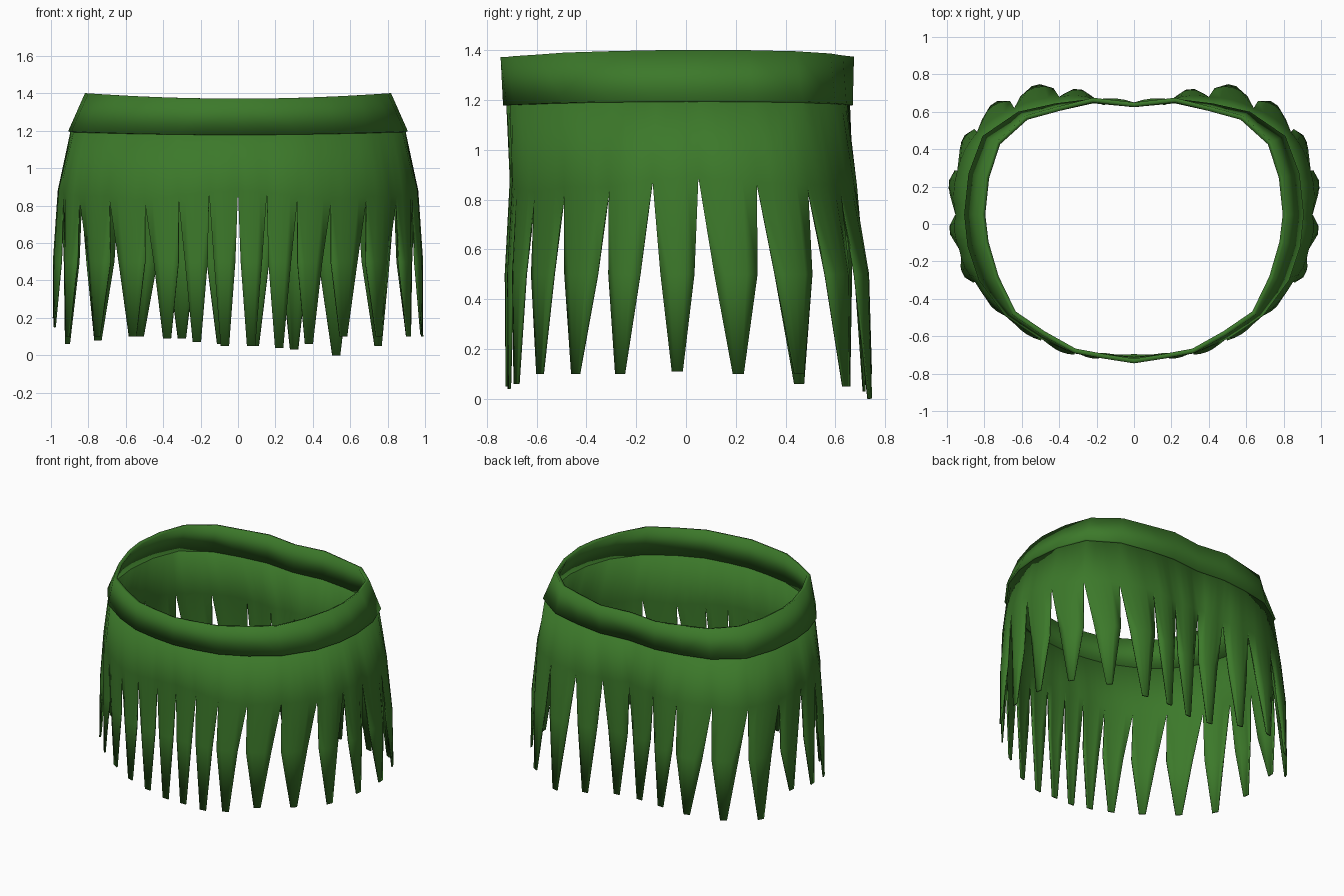
import bpy, bmesh, math
from mathutils import Vector

if "Cube" in bpy.data.objects:
    bpy.data.objects.remove(bpy.data.objects["Cube"])

green = bpy.data.materials.new("leaf_green")
green.diffuse_color = (0.045, 0.19, 0.023, 1)
green.use_nodes = True
green.node_tree.nodes["Principled BSDF"].inputs["Base Color"].default_value = green.diffuse_color

# Right-hand half outlines, front centre to back centre, one point per slit
rim = [(0, -.745), (.16, -.72), (.32, -.69), (.49, -.595), (.65, -.485), (.745, -.29), (.80, -.1),
       (.818, .05), (.797, .25), (.735, .44), (.58, .58), (.40, .63), (.22, .675), (0, .65)]
hem = [(0, -.735), (.16, -.72), (.33, -.69), (.51, -.61), (.69, -.49), (.83, -.30), (.89, -.12),
       (.908, .05), (.885, .27), (.81, .47), (.62, .60), (.42, .645), (.22, .67), (0, .65)]
slit = [(0, -.705), (.155, -.70), (.32, -.68), (.50, -.61), (.69, -.49), (.85, -.31), (.935, -.135),
        (.955, .05), (.945, .285), (.84, .49), (.64, .62), (.40, .68), (.2, .665), (0, .65)]
slit_z = [.88, .87, .85, .83, .85, .85, .88, .89, .87, .86, .86, .86, .86, .88]
# Leaf tips: x, y, height on the right, height on the left
tips = [(.07, -.725, .05, .05), (.22, -.715, .04, .07), (.38, -.685, .06, .09), (.565, -.59, .1, .1),
        (.755, -.445, .1, .1), (.915, -.265, .1, .1), (.985, -.035, .11, .15), (.99, .21, .1, .2),
        (.915, .455, .1, .06), (.75, .645, .05, .08), (.525, .742, 0, .1), (.3, .72, .03, .09),
        (.09, .66, .05, .06)]


def rim_z(x):
    return 1.372 + .03 * (x / .82) ** 2


def hem_z(x):
    return 1.178 + .02 * (x / .9) ** 2


def finish(name, bm, thickness):
    bmesh.ops.remove_doubles(bm, verts=bm.verts, dist=.0005)
    bmesh.ops.recalc_face_normals(bm, faces=bm.faces)
    # make sure the sheet faces outwards
    if sum(f.normal.x * f.calc_center_median().x for f in bm.faces) < 0:
        bmesh.ops.reverse_faces(bm, faces=bm.faces)
    me = bpy.data.meshes.new(name)
    bm.to_mesh(me)
    bm.free()
    me.materials.append(green)
    ob = bpy.data.objects.new(name, me)
    bpy.context.collection.objects.link(ob)
    mod = ob.modifiers.new("thickness", 'SOLIDIFY')
    mod.thickness = thickness
    mod.offset = -1
    bpy.ops.object.select_all(action='DESELECT')
    ob.select_set(True)
    bpy.context.view_layer.objects.active = ob
    bpy.ops.object.shade_smooth_by_angle(angle=math.radians(40))


def add_grid(bm, rows):
    vs = [[bm.verts.new(p) for p in r] for r in rows]
    for a, b in zip(vs, vs[1:]):
        for i in range(len(a) - 1):
            bm.faces.new((a[i], a[i + 1], b[i + 1], b[i]))


# Waistband
bm = bmesh.new()
for s in (1, -1):
    add_grid(bm, [[(s * x, y, rim_z(x)) for x, y in rim],
                  [(s * x, y, hem_z(x)) for x, y in hem]])
finish("waistband", bm, .025)

# Leaf skirt: each leaf runs from the band to the slit level, then tapers to a blunt tip
bm = bmesh.new()
N = 4
for side, s in enumerate((1, -1)):
    for i, tip in enumerate(tips):
        a, b = Vector(slit[i]), Vector(slit[i + 1])
        chord = b - a
        t = chord.normalized()
        n = Vector((t.y, -t.x))
        tipc = Vector(tip[:2])
        mid = tipc * .8 + (a + b) * .1 + n * .008
        bulge = .012 if i < 4 else .028
        rows = [[], [], [], []]
        for k in range(N + 1):
            u = k / N
            c = 1 - (2 * u - 1) ** 2
            h = Vector(hem[i]).lerp(Vector(hem[i + 1]), u) * .983
            g = a.lerp(b, u) + n * c * bulge * .5
            m = mid + t * (u - .5) * chord.length * .74 - n * (1 - c) * bulge
            e = tipc + t * (u - .5) * .045
            gz = slit_z[i] + (slit_z[i + 1] - slit_z[i]) * u
            for row, p, z in zip(rows, (h, g, m, e), (hem_z(h.x) + .015, gz, .5, tip[2 + side])):
                row.append((s * p.x, p.y, z))
        add_grid(bm, rows)
finish("leaf_skirt", bm, .01)
